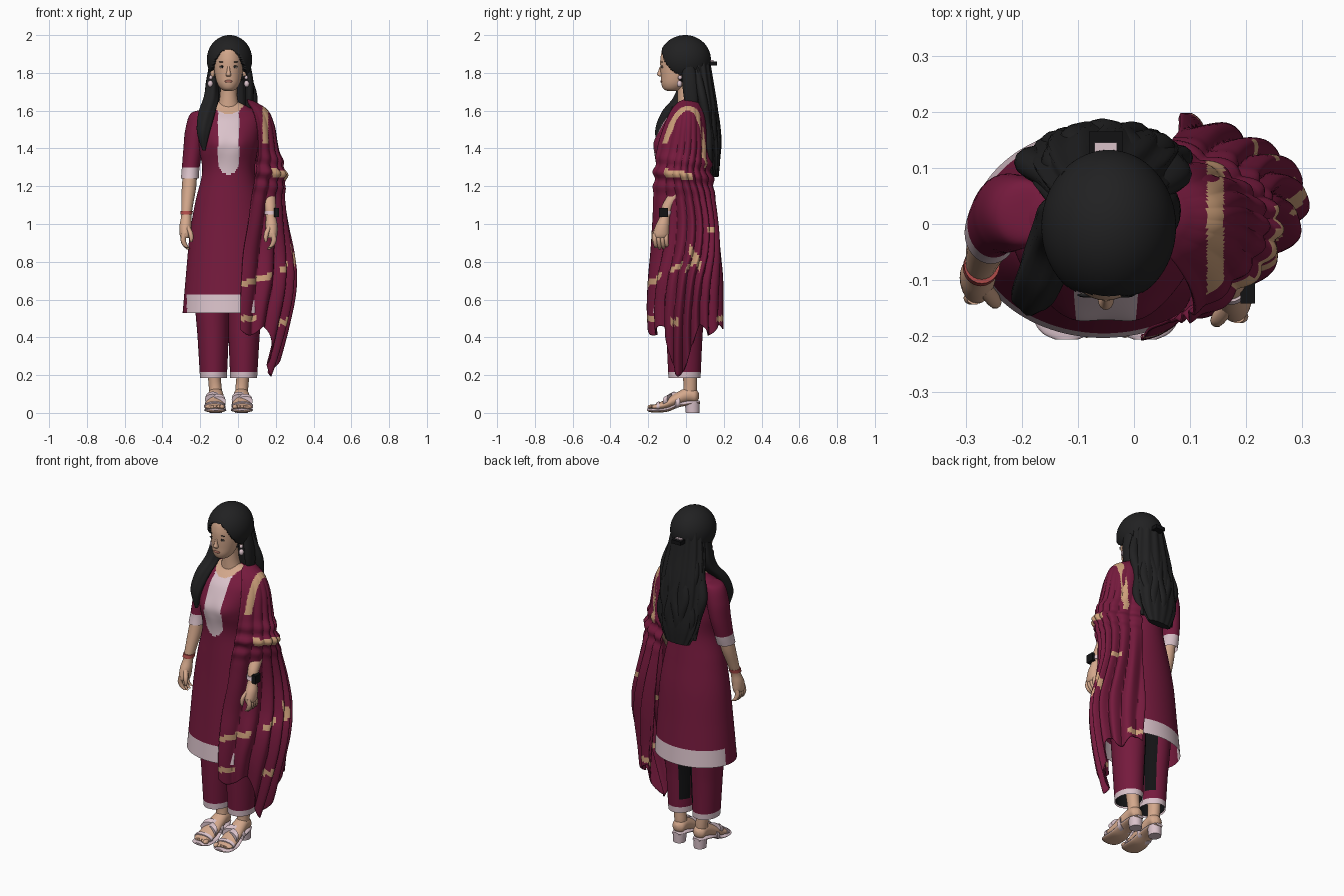
import bpy, bmesh, math
from mathutils import Vector, Matrix

if "Cube" in bpy.data.objects:
    bpy.data.objects.remove(bpy.data.objects["Cube"])
CX = -0.05


def material(name, *rgb):
    lin = [((c / 255 + 0.055) / 1.055) ** 2.4 for c in rgb] + [1]
    m = bpy.data.materials.new(name)
    m.use_nodes = True
    m.diffuse_color = lin
    bsdf = m.node_tree.nodes["Principled BSDF"]
    bsdf.inputs["Base Color"].default_value = lin
    bsdf.inputs["Roughness"].default_value = 0.8
    return m


MAROON = material("maroon cloth", 117, 26, 61)
PINK = material("pale pink trim", 218, 194, 202)
SKIN = material("skin", 212, 168, 140)
HAIR = material("black hair", 33, 33, 34)
GOLD = material("gold trim", 205, 160, 122)
BLACK = material("watch black", 18, 18, 20)
RED = material("bracelet red", 175, 75, 72)
LIPS = material("lips", 172, 108, 94)
WHITE = material("eye white", 205, 185, 172)


def finish(name, bm, mats, angle=50):
    bmesh.ops.recalc_face_normals(bm, faces=bm.faces)
    me = bpy.data.meshes.new(name)
    bm.to_mesh(me)
    bm.free()
    for m in mats:
        me.materials.append(m)
    for p in me.polygons:
        p.use_smooth = True
    me.set_sharp_from_angle(angle=math.radians(angle))
    ob = bpy.data.objects.new(name, me)
    bpy.context.scene.collection.objects.link(ob)
    return ob


def loft(name, rings, mats, rule=None, closed=True, caps=True):
    bm = bmesh.new()
    vs = [[bm.verts.new(p) for p in r] for r in rings]
    n = len(rings[0])
    cols = n if closed else n - 1
    for i in range(len(vs) - 1):
        for j in range(cols):
            k = (j + 1) % n
            f = bm.faces.new((vs[i][j], vs[i][k], vs[i + 1][k], vs[i + 1][j]))
            if rule:
                f.material_index = rule(f.calc_center_median(), (j + 0.5) / cols)
    if closed and caps:
        bm.faces.new(vs[0])
        bm.faces.new(vs[-1])
    return finish(name, bm, mats)


def sample(keys, t):
    # smooth interpolation through the key rows
    i = min(int(t), len(keys) - 2)
    f = t - i
    k = [keys[max(0, min(len(keys) - 1, i + d))] for d in (-1, 0, 1, 2)]
    return [0.5 * (2 * b + (c - a) * f + (2 * a - 5 * b + 4 * c - d) * f * f
                   + (3 * b - a - 3 * c + d) * f ** 3) for a, b, c, d in zip(*k)]


def tube(name, keys, mat, n=24, sub=6, along_y=False, ripple=(0, 0), warp=None, rule=None, caps=True):
    rings = []
    count = (len(keys) - 1) * sub
    for s in range(count + 1):
        x, y, z, ra, rb = sample(keys, s / sub)
        ring = []
        for j in range(n):
            a = 2 * math.pi * j / n
            r = 1 + ripple[1] * math.sin(ripple[0] * a + 5 * s / count)
            u, w = ra * r * math.cos(a), rb * r * math.sin(a)
            p = Vector((x + u, y, z + w)) if along_y else Vector((x + u, y + w, z))
            ring.append(warp(p) if warp else p)
        rings.append(ring)
    return loft(name, rings, mat if isinstance(mat, list) else [mat], rule, True, caps)


def ball(name, loc, size, mat):
    bm = bmesh.new()
    bmesh.ops.create_uvsphere(bm, u_segments=20, v_segments=12, radius=1,
                              matrix=Matrix.Translation(loc) @ Matrix.Diagonal((*size, 1)))
    return finish(name, bm, [mat])


def box(name, loc, size, mat):
    bm = bmesh.new()
    bmesh.ops.create_cube(bm, size=1, matrix=Matrix.Translation(loc) @ Matrix.Diagonal((*size, 1)))
    return finish(name, bm, [mat])


# Long tunic with neckline, front panel and hem band
def tunic_shape(p):
    if p.y < -0.05:
        for s in (-1, 1):
            d = ((p.x - CX - s * 0.065) / 0.05) ** 2 + ((p.z - 1.42) / 0.06) ** 2
            p.y -= 0.015 * math.exp(-d)
    return p


def tunic_colour(c, u):
    dx = c.x - CX
    if c.y < .02 and (dx / 0.09) ** 2 + ((c.z - 1.665) / 0.082) ** 2 < 1:
        return 2
    bottom = 1.26 + 0.05 * (dx / 0.056) ** 2
    if c.y < 0 and abs(dx) < 0.056 and bottom < c.z < 1.6:
        return 1
    return 1 if c.z < 0.635 and (abs(dx) < 0.22 or c.y > .03) else 0


tube("tunic", [(-.05, .02, 1.645, .055, .05), (-.05, .02, 1.62, .105, .065), (-.05, .01, 1.59, .155, .085),
               (-.05, -.01, 1.54, .17, .11), (-.05, -.03, 1.45, .16, .13), (-.05, -.03, 1.38, .152, .135),
               (-.05, -.025, 1.27, .14, .13), (-.05, -.02, 1.12, .175, .14), (-.05, -.015, .95, .205, .155),
               (-.052, -.015, .75, .222, .17), (-.055, -.015, .53, .238, .188)],
     [MAROON, PINK, SKIN], n=128, sub=12, warp=tunic_shape, rule=tunic_colour, caps=False)

# Neck and head
tube("neck", [(CX, 0, 1.79, .045, .05), (CX, 0, 1.7, .044, .046), (CX, .005, 1.64, .052, .05),
              (CX, .01, 1.58, .07, .055)], SKIN)
FACE = [(CX, -.07, 1.703, .014, .02), (CX, -.07, 1.713, .038, .047), (CX, -.06, 1.74, .058, .07),
        (CX, -.05, 1.78, .07, .083), (CX, -.04, 1.83, .077, .096), (CX, -.03, 1.88, .078, .105),
        (CX, -.02, 1.93, .07, .1), (CX, -.01, 1.975, .04, .06)]
tube("head", FACE, SKIN, n=40)


def face_y(dx, z):
    row = min((sample(FACE, i / 20) for i in range(140)), key=lambda r: abs(r[2] - z))
    return row[1] - row[4] * math.sqrt(1 - (dx / row[3]) ** 2)


tube("nose", [(CX, -.13, 1.835, .006, .008), (CX, -.135, 1.81, .009, .012),
              (CX, -.136, 1.79, .014, .017), (CX, -.13, 1.78, .009, .01)], SKIN, n=16)
ball("lips", (CX, face_y(0, 1.755) + .002, 1.755), (.022, .006, .007), LIPS)
for s, side in ((-1, "right"), (1, "left")):
    x = CX + s * .034
    y = face_y(.034, 1.83)
    ball(side + "_eye", (x, y, 1.83), (.014, .004, .005), WHITE)
    ball(side + "_iris", (x, y - .002, 1.83), (.005, .003, .005), BLACK)
    ball(side + "_lash", (x, y - .001, 1.836), (.016, .004, .002), HAIR)
    ball(side + "_brow", (x, face_y(.034, 1.858), 1.858), (.018, .003, .0025), HAIR)
    ball(side + "_ear", (CX + s * .084, -.02, 1.805), (.014, .02, .035), SKIN)
    ball(side + "_earring_stud", (CX + s * .094, -.032, 1.775), (.009, .011, .011), PINK)
    ball(side + "_earring_drop", (CX + s * .096, -.034, 1.742), (.014, .014, .018), PINK)

# Hair: cap with a face opening, long back fall and loose locks
bm = bmesh.new()
bmesh.ops.create_uvsphere(bm, u_segments=96, v_segments=64, radius=1, matrix=Matrix.Translation(
    (-.045, -.005, 1.87)) @ Matrix.Diagonal((.12, .137, .13, 1)))
opening = []
for f in bm.faces:
    c = f.calc_center_median()
    if c.y < -.035 and ((c.x - CX) / .1) ** 2 + ((c.z - 1.76) / .168) ** 2 < 1:
        opening.append(f)
bmesh.ops.delete(bm, geom=opening, context='FACES')
cap = finish("hair_cap", bm, [HAIR])
cap.modifiers.new("thickness", 'SOLIDIFY').thickness = .025
tube("hair_back", [(CX, .05, 1.9, .09, .07), (CX, .07, 1.77, .112, .07), (CX, .095, 1.62, .13, .07),
                   (CX, .115, 1.47, .132, .062), (CX, .135, 1.35, .118, .045), (CX, .15, 1.25, .075, .022)],
     HAIR, n=80, ripple=(13, .05))
for i in range(7):
    k = (i - 3) / 3
    wave = .012 * (-1) ** i
    bulge = .045 * k * k
    tube(f"hair_lock_{i}", [(CX + .08 * k, .1 - bulge, 1.83, .02, .018),
                            (CX + .11 * k + wave, .13 - bulge, 1.68, .03, .024),
                            (CX + .12 * k - wave, .155 - bulge, 1.53, .032, .026),
                            (CX + .115 * k + wave, .165 - bulge, 1.4, .028, .022),
                            (CX + .1 * k, .155 - bulge / 2, 1.25 + .03 * abs(k), .01, .008)], HAIR, n=12)
tube("front_lock", [(-.12, .01, 1.87, .025, .04), (-.137, .01, 1.76, .032, .045),
                    (-.143, -.02, 1.67, .04, .045), (-.165, -.085, 1.59, .043, .042),
                    (-.182, -.13, 1.49, .034, .032), (-.18, -.135, 1.39, .008, .008)], HAIR, ripple=(5, .08))
tube("left_lock", [(.045, .01, 1.86, .018, .03), (.06, .02, 1.75, .022, .04),
                   (.06, .03, 1.64, .02, .035), (.05, .04, 1.57, .008, .01)], HAIR, n=16)
box("hair_clip", (CX, .145, 1.85), (.06, .04, .022), BLACK)
box("hair_clip_trim", (CX, .135, 1.863), (.04, .02, .008), PINK)

# Arms, legs and feet, once for each side
def trouser_colour(c, u):
    if c.z < .222:
        return 1
    return 2 if abs(c.x - CX) < .045 and c.y > .02 and c.z > .26 else 0


for s, side in ((1, "right"), (-1, "left")):
    def place(rows):
        dy = -.033 if s < 0 else 0
        return [(CX + s * (r[0] - CX), r[1] + (dy if .8 < r[2] < 1.15 else 0), *r[2:]) for r in rows]

    tube(side + "_sleeve", place([(-.165, .02, 1.605, .015, .03), (-.195, .02, 1.585, .055, .06),
                                  (-.222, .02, 1.5, .057, .07), (-.237, .015, 1.4, .052, .068),
                                  (-.25, 0, 1.3, .047, .06), (-.255, -.015, 1.24, .047, .056)]),
         [MAROON, PINK], n=32, sub=10, rule=lambda c, u: int(c.z < 1.297), caps=False)
    tube(side + "_forearm", place([(-.25, -.005, 1.32, .036, .044), (-.259, -.03, 1.2, .038, .042),
                                   (-.269, -.06, 1.1, .031, .033), (-.274, -.078, 1.04, .027, .028),
                                   (-.278, -.092, .99, .032, .037), (-.28, -.1, .945, .029, .042),
                                   (-.279, -.102, .925, .022, .037)]), SKIN)
    for i in range(4):
        y = -.132 + .02 * i
        end = .862 + .008 * abs(i - 1.3)
        tube(f"{side}_finger_{i}", place([(-.284, y, .95, .014, .012), (-.29, y, .915, .014, .012),
                                          (-.279, y + .004, .885, .013, .011),
                                          (-.262, y + .006, end, .008, .007)]), SKIN, n=10)
    tube(side + "_thumb", place([(-.268, -.112, .99, .013, .014), (-.252, -.133, .955, .013, .014),
                                 (-.247, -.14, .925, .011, .011), (-.248, -.14, .905, .006, .006)]), SKIN, n=10)
    tube(side + "_wristband", place([(-.271, -.072, 1.07, .032, .034), (-.273, -.077, 1.05, .032, .034)]),
         RED if s > 0 else PINK, n=24, sub=2)
    tube(side + "_trouser_leg", place([(-.13, 0, .9, .085, .11), (-.137, -.005, .6, .09, .105),
                                       (-.132, -.008, .4, .082, .095), (-.13, -.008, .184, .071, .085)]),
         [MAROON, PINK, BLACK], n=40, sub=18, rule=trouser_colour, caps=False)
    tube(side + "_trouser_lining", place([(-.132, -.008, .4, .07, .083), (-.13, -.008, .19, .066, .08)]),
         BLACK, caps=False)
    tube(side + "_ankle", place([(-.127, .01, .3, .04, .045), (-.125, .02, .19, .034, .037),
                                 (-.12, .022, .13, .034, .036), (-.118, .015, .08, .032, .04)]), SKIN)
    foot = place([(-.118, .068, .09, .012, .015), (-.118, .05, .09, .036, .036), (-.118, .01, .095, .04, .04),
                  (-.12, -.05, .072, .046, .036), (-.122, -.11, .044, .052, .026), (-.124, -.16, .032, .05, .016),
                  (-.122, -.18, .03, .036, .01)])
    tube(side + "_foot", foot, SKIN, along_y=True)
    for i in range(5):
        r = .014 if i == 0 else .01
        x = CX + s * (-.084 - .019 * i - CX)
        ball(f"{side}_toe_{i}", (x, -.182 + .007 * i, .032), (r, .021, r * .9), SKIN)
    tube(side + "_sandal_sole", place([(-.118, .075, .056, .022, .008), (-.118, .03, .055, .04, .012),
                                       (-.119, -.04, .042, .047, .013), (-.12, -.1, .018, .057, .012),
                                       (-.121, -.165, .014, .058, .012), (-.12, -.193, .015, .045, .01),
                                       (-.12, -.206, .018, .02, .006)]),
         [PINK, SKIN], along_y=True, rule=lambda c, u: int(.56 < u < .94))
    tube(side + "_sandal_heel", place([(-.118, .035, 0, .034, .036), (-.118, .033, .055, .038, .04)]), PINK)
    for i, (t, shear) in enumerate(((3.1, .45), (3.4, -.45), (4.55, 0))):
        rows = []
        for d in (0, .12, .24, .36):
            x, y, z, a, b = sample(foot, t + d)
            rows.append((x, y, z, a + .005, b + .006))
        fx = foot[0][0]
        tube(f"{side}_sandal_strap_{i}", rows, PINK, along_y=True, sub=2,
             warp=lambda p: Vector((p.x, p.y + shear * (p.x - fx), max(.012, p.z + .5 * shear * (fx - p.x)))))
box("watch_face", (.203, -.118, 1.062), (.026, .048, .048), BLACK)

# Draped shawl: rows of z, front edge, outer point, back edge
SHAWL = [(1.66, .05, -.01, .06, .02, .04, .05), (1.642, .055, -.045, .1, .02, .03, .09),
         (1.6, .08, -.08, .158, .02, .04, .11), (1.52, .1, -.115, .19, .02, .05, .12),
         (1.4, .108, -.15, .208, .015, .06, .125), (1.27, .095, -.165, .245, 0, .06, .135),
         (1.15, .075, -.17, .235, .03, .07, .15), (1.0, .055, -.175, .25, .055, .08, .165),
         (.85, .03, -.18, .275, .05, .08, .175), (.7, .02, -.19, .285, .015, .08, .185),
         (.56, .015, -.195, .26, 0, .09, .185), (.44, .015, -.19, .235, 0, .1, .185)]
rings = []
COLS = 120
for r in range(111):
    z, fx, fy, ox, oy, bx, by = sample(SHAWL, r / 10)
    front, outer, back = Vector((fx, fy, z)), Vector((ox, oy, z)), Vector((bx, by, z))
    ctrl = 2 * outer - (front + back) / 2
    low = min(1, max(0, (1.65 - z) / .9))
    ring = []
    for j in range(COLS + 1):
        u = j / COLS
        p = front * (1 - u) ** 2 + ctrl * 2 * u * (1 - u) + back * u * u
        out = Vector((p.x - .04, p.y, 0)).normalized()
        edge = min(1, 8 * u + .3, 8 * (1 - u) + .3)
        fold = edge * (abs(math.sin(math.pi * 8 * u + 1.2 * math.sin(3 * z))) - .4)
        roll = math.sin(75 * z + 3 * u) * math.exp(-((z - 1.27) / .08) ** 2)
        p += out * (low * (.032 * fold + .008) + .01 * roll)
        hang = max(0, (.75 - z) / .31)
        tip = math.exp(-((u - .42) / .13) ** 2)
        p.z -= hang * (.27 * tip + .03 * math.sin(25 * u))
        p.x -= hang ** 2 * .07 * tip
        ring.append(p)
    rings.append(ring)


def shawl_colour(c, u):
    bands = (abs(c.x - .145) < .015 and c.z > (1.42 if c.y < 0 else 1.3),
             .15 < u < .6 and abs(c.z - 1.28 + .05 * u) < .02,
             u < .17 and abs(c.z - .68 - .3 * u) < .018,
             .24 < u < .36 and abs(c.z - .68 - .3 * u) < .018,
             .4 < u < .62 and abs(c.z - 1.05 + .45 * u) < .024,
             .66 < u < .8 and abs(c.z - .97) < .02,
             .42 < u < .55 and abs(c.z - .55 - .5 * u) < .018,
             (u < .1 or u > .88) and abs(c.z - .5) < .016,
             .3 < u < .4 and abs(c.z - .48) < .018)
    return int(any(bands))


shawl = loft("shawl", rings, [MAROON, GOLD], shawl_colour, closed=False)
shawl.modifiers.new("thickness", 'SOLIDIFY').thickness = .006
